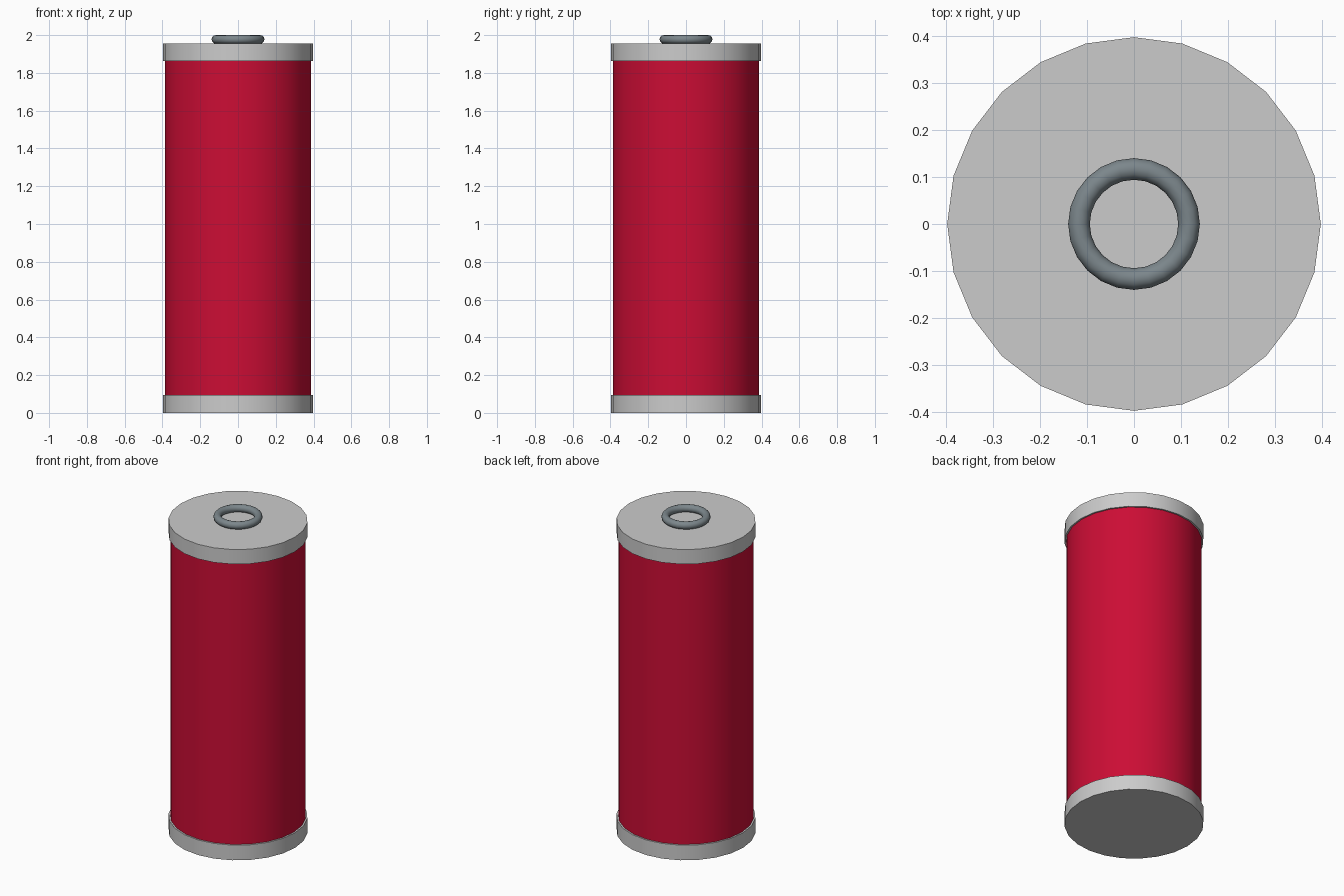
import bpy, math

if "Cube" in bpy.data.objects:
    bpy.data.objects.remove(bpy.data.objects["Cube"])

SIDES = 24


def smooth(obj, name):
    obj.name = name
    bpy.ops.object.shade_smooth_by_angle(angle=math.radians(35))
    return obj


def cylinder(name, radius, z0, z1):
    # rotated so a corner sits exactly on each axis
    bpy.ops.mesh.primitive_cylinder_add(vertices=SIDES, radius=radius,
                                        depth=z1 - z0, location=(0, 0, (z0 + z1) / 2))
    return smooth(bpy.context.object, name)


# Red tube
body = cylinder("tube_body", 0.387, 0.09, 1.87)
red = bpy.data.materials.new("red")
red.diffuse_color = (0.6, 0.004, 0.035, 1)
red.use_nodes = True
red.node_tree.nodes["Principled BSDF"].inputs["Base Color"].default_value = red.diffuse_color
body.data.materials.append(red)

# Metal end caps
cylinder("bottom_cap", 0.397, 0.0, 0.095)
cylinder("top_cap", 0.397, 1.863, 1.955)

# Ring lying on the top cap
bpy.ops.mesh.primitive_torus_add(major_segments=SIDES, minor_segments=12,
                                 major_radius=0.117, minor_radius=0.023,
                                 location=(0, 0, 1.977))
ring = smooth(bpy.context.object, "top_ring")
grey = bpy.data.materials.new("dark_grey")
grey.diffuse_color = (0.2, 0.24, 0.26, 1)
grey.use_nodes = True
grey.node_tree.nodes["Principled BSDF"].inputs["Base Color"].default_value = grey.diffuse_color
ring.data.materials.append(grey)
